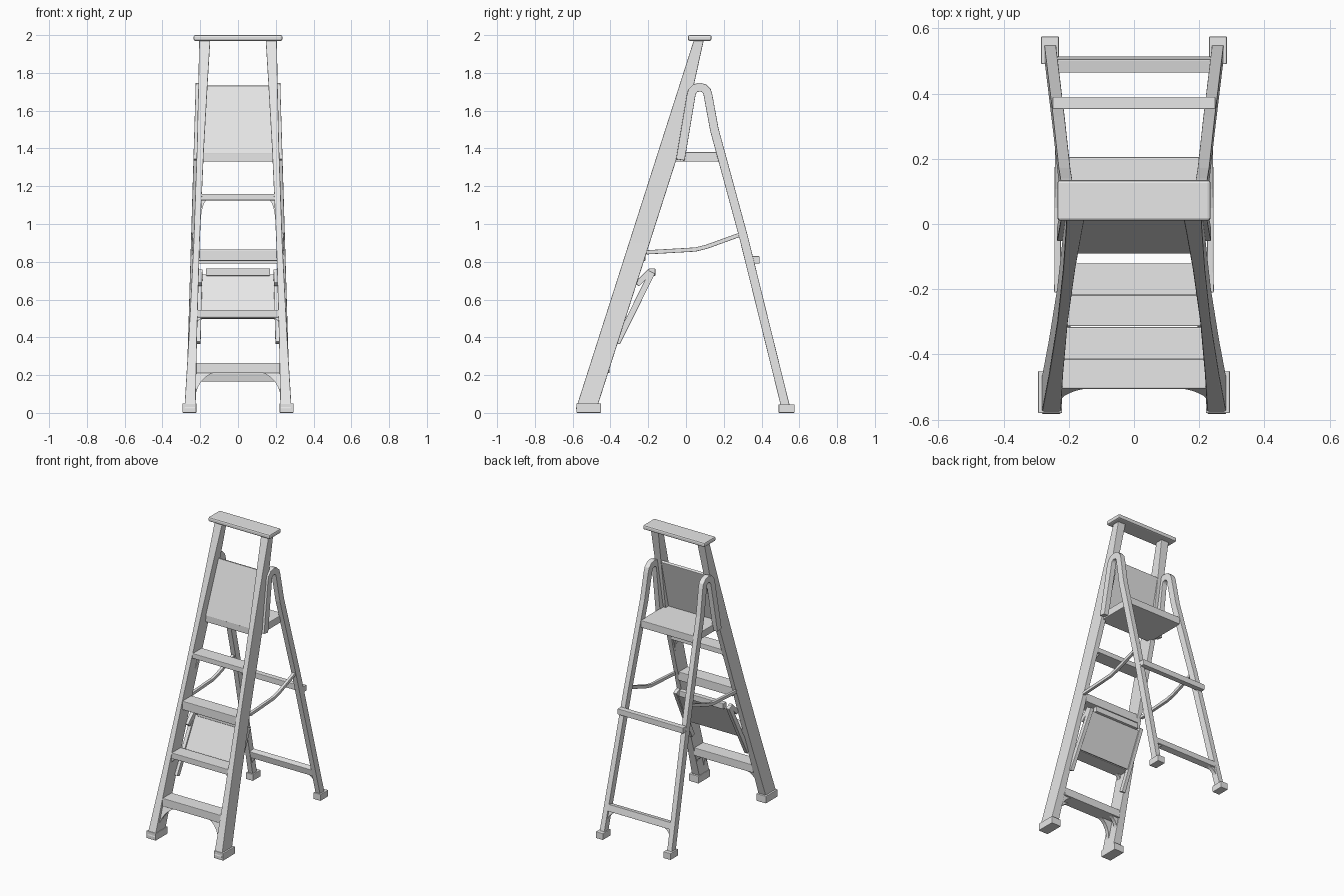
import bpy
import bmesh
import math
from mathutils import Vector

cube = bpy.data.objects.get("Cube")
if cube:
    bpy.data.objects.remove(cube, do_unlink=True)

GREY = (0.8, 0.8, 0.8, 1)
grey = bpy.data.materials.new("light grey")
grey.use_nodes = True
grey.diffuse_color = GREY
grey.node_tree.nodes["Principled BSDF"].inputs["Base Color"].default_value = GREY

SIDES = {"left": 1, "right": -1}


# Rules for the lean and the width of the ladder at a given height
def stile_front(height):
    return 0.32 * height - 0.59


def stile_span(height):
    middle = 0.255 - 0.04 * height
    half = 0.03 - 0.014 * math.sin(height * math.pi / 2)
    return middle - half, middle + half


def leg_span(height):
    outer = 0.276 - 0.03 * height
    return outer - 0.036, outer


def leg_front(height):
    return 0.51 - 0.24 * height


def spreader_span(height):
    inner, outer = leg_span(height)
    return inner + 0.01, outer - 0.006


def tray_bar_span(height):
    inner, outer = stile_span(height)
    return inner - 0.02, inner + 0.006


def between_stiles(height):
    inner, outer = stile_span(height)
    return -inner - 0.006, inner + 0.006


def between_legs(height):
    inner, outer = leg_span(height)
    return -inner - 0.006, inner + 0.006


def loft(name, rings, bevel=0.0):
    """Skin a list of equal-sized rings and cap both ends."""
    bm = bmesh.new()
    loops = [[bm.verts.new(point) for point in ring] for ring in rings]
    for lower, upper in zip(loops, loops[1:]):
        for i in range(len(lower)):
            bm.faces.new((lower[i - 1], lower[i], upper[i], upper[i - 1]))
    bm.faces.new(loops[0])
    bm.faces.new(loops[-1])
    bmesh.ops.recalc_face_normals(bm, faces=bm.faces)
    mesh = bpy.data.meshes.new(name)
    bm.to_mesh(mesh)
    bm.free()
    mesh.materials.append(grey)
    part = bpy.data.objects.new(name, mesh)
    bpy.context.collection.objects.link(part)
    if bevel:
        modifier = part.modifiers.new("bevel", "BEVEL")
        modifier.width = bevel
        modifier.segments = 2


def box(name, span, front, back, bottom, top, bevel=0.004):
    left, right = span
    rings = [[(left, front, height), (right, front, height),
              (right, back, height), (left, back, height)] for height in (bottom, top)]
    loft(name, rings, bevel)


def ribbon(name, path, width, span, sign=1):
    """Sweep a flat bar along (y, z) points; span gives its x range by height."""
    points = [Vector(point) for point in path]
    rings = []
    for i, point in enumerate(points):
        before = points[max(i - 1, 0)]
        after = points[min(i + 1, len(points) - 1)]
        along = (after - before).normalized()
        offset = Vector((along.y, -along.x)) * width / 2
        low, high = point - offset, point + offset
        inner, outer = span(point.y)
        rings.append([(sign * inner, *low), (sign * outer, *low),
                      (sign * outer, *high), (sign * inner, *high)])
    loft(name, rings, bevel=0.003)


def gusset(name, sign, top, width, drop, span, front, inset=0.02, thickness=0.025):
    """Corner brace with a concave curved edge, leaning with its rail."""
    corner = span(top)[0] + 0.006
    outline = [(corner, top)]
    steps = 7
    for i in range(steps + 1):
        angle = math.pi / 2 * i / steps
        outline.append((corner - width * (1 - math.sin(angle)),
                        top - drop * (1 - math.cos(angle))))
    rings = [[(sign * x, front(z) + depth, z) for x, z in outline]
             for depth in (inset, inset + thickness)]
    loft(name, rings)


# Rear leg: a straight leg that loops over the top and returns to the platform
ARCH_Y, ARCH_Z, ARCH_RADIUS = 0.072, 1.68, 0.045
leg_path = [(-0.03, 1.34)]
for step in range(7):
    angle = math.pi * (1 - step / 6)
    leg_path.append((ARCH_Y + ARCH_RADIUS * math.cos(angle),
                     ARCH_Z + ARCH_RADIUS * math.sin(angle)))
leg_path += [(0.15, 1.5), (0.305, 0.93), (0.53, 0.02)]

for side, sign in SIDES.items():
    # Front stile, deep below the platform and narrowing above it
    rings = []
    for height in (0.02, 0.4, 0.9, 1.4, 1.75, 1.98):
        inner, outer = stile_span(height)
        front = stile_front(height)
        back = front + 0.11 - max(0, height - 1.4) / 10
        rings.append([(sign * inner, front, height), (sign * outer, front, height),
                      (sign * outer, back, height), (sign * inner, back, height)])
    loft(side + "_front_stile", rings, bevel=0.004)

    ribbon(side + "_rear_leg", leg_path, 0.046, leg_span, sign)

    # Feet
    box(side + "_front_foot", (sign * 0.22, sign * 0.294), -0.58, -0.45, 0, 0.05)
    box(side + "_rear_foot", (sign * 0.23, sign * 0.285), 0.49, 0.575, 0, 0.045)

    # Hinged spreader between stile and rear leg
    ribbon(side + "_spreader", [(-0.21, 0.85), (0.05, 0.865), (0.11, 0.88), (0.29, 0.945)],
           0.022, spreader_span, sign)

    # Corner braces
    gusset(side + "_bottom_brace", sign, 0.22, 0.14, 0.15, stile_span, stile_front)
    gusset(side + "_bottom_back_brace", sign, 0.22, 0.11, 0.09, stile_span, stile_front, inset=0.08)
    gusset(side + "_second_brace", sign, 0.51, 0.06, 0.05, stile_span, stile_front)
    gusset(side + "_fourth_brace", sign, 1.13, 0.04, 0.15, stile_span, stile_front, inset=0.07)
    gusset(side + "_rear_brace", sign, 0.18, 0.09, 0.08, leg_span, leg_front, inset=0.01)

    # Side bar and bracket of the folding tray
    ribbon(side + "_tray_bar", [(-0.365, 0.37), (-0.178, 0.745)], 0.032, tray_bar_span, sign)
    ribbon(side + "_tray_bracket", [(-0.26, 0.68), (-0.19, 0.75)], 0.03, tray_bar_span, sign)

# Steps, flush with the stile fronts
for name, top, thickness in (("first", 0.265, 0.055), ("second", 0.545, 0.04),
                             ("third", 0.865, 0.06), ("fourth", 1.16, 0.035)):
    front = stile_front(top)
    box(name + "_step", between_stiles(top), front, front + 0.1, top - thickness, top)

# Standing platform, back panel and top cap
box("platform", between_legs(1.35), -0.09, 0.205, 1.33, 1.38)
ribbon("back_panel", [(-0.082, 1.37), (0.028, 1.73)], 0.02, between_stiles)
box("top_cap", (-0.235, 0.235), 0.01, 0.135, 1.97, 2, bevel=0.009)

# Folding tray
ribbon("tray_board", [(-0.3, 0.5), (-0.185, 0.73)], 0.014, between_stiles)
box("tray_top_bar", (-0.17, 0.17), -0.198, -0.162, 0.725, 0.765)

# Rear cross rails
box("upper_rear_rail", (-0.25, 0.25), 0.352, 0.39, 0.79, 0.83)
ribbon("lower_rear_rail", [(0.493, 0.17), (0.484, 0.215)], 0.042, between_legs)
